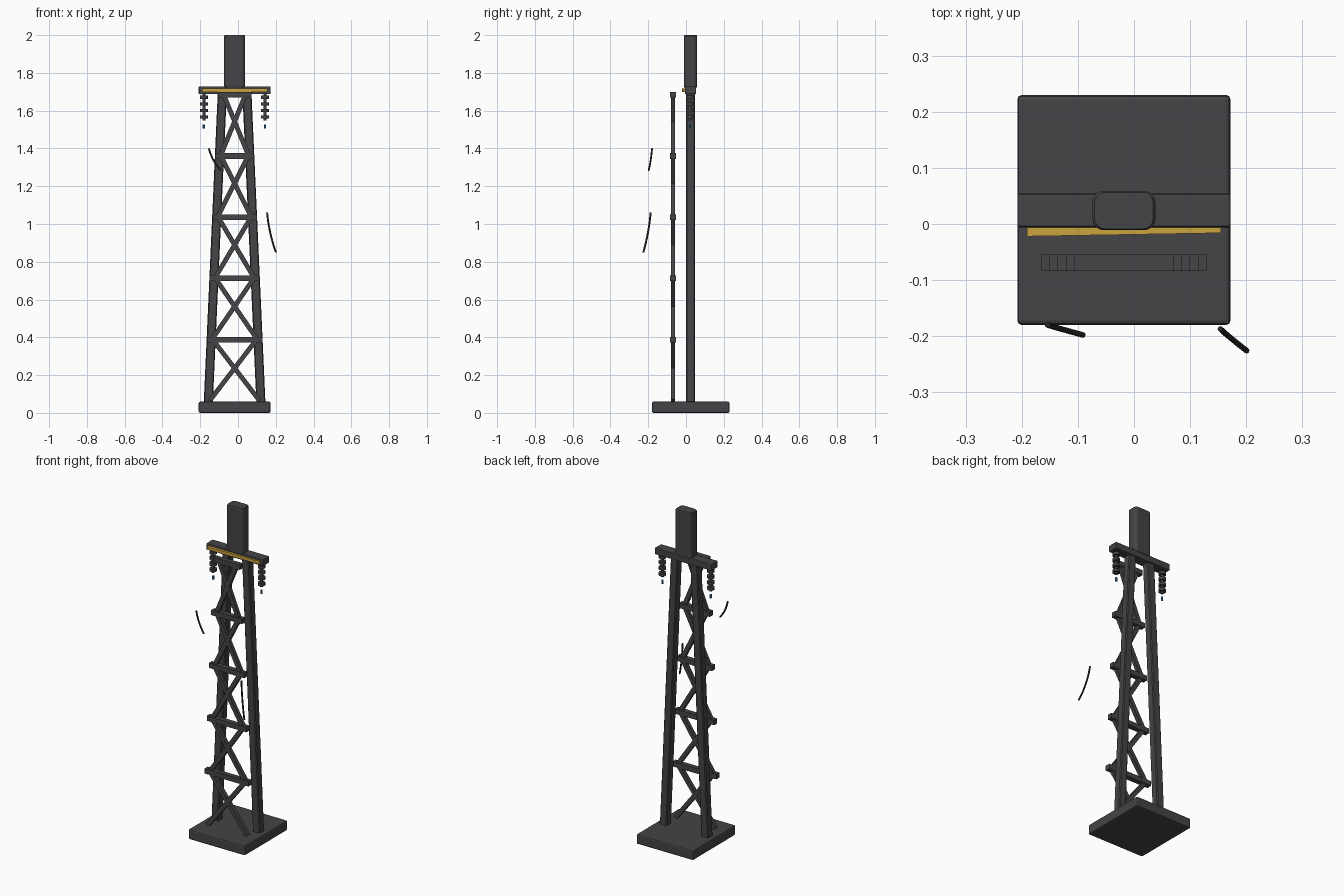
import bpy, bmesh, math
from mathutils import Vector, Matrix

if "Cube" in bpy.data.objects:
    bpy.data.objects.remove(bpy.data.objects["Cube"])

CX, CY = -0.018, 0.024      # tower axis
TRUSS_Y = -0.069            # plane of the lattice bracing


def material(name, rgb):
    m = bpy.data.materials.new(name)
    m.diffuse_color = (*rgb, 1)
    m.use_nodes = True
    m.node_tree.nodes["Principled BSDF"].inputs["Base Color"].default_value = m.diffuse_color
    return m


STEEL = material("dark_steel", (0.058, 0.058, 0.064))
RUBBER = material("black_rubber", (0.02, 0.02, 0.022))
YELLOW = material("yellow_paint", (0.60, 0.37, 0.05))
BLUE = material("blue_glow", (0.06, 0.22, 0.42))


def finish(name, bm, mat, bevel=0, segments=1):
    bmesh.ops.recalc_face_normals(bm, faces=bm.faces)
    if bevel:
        bmesh.ops.bevel(bm, geom=bm.edges[:], offset=bevel, segments=segments,
                        profile=0.5, affect='EDGES', clamp_overlap=True)
    me = bpy.data.meshes.new(name)
    bm.to_mesh(me)
    bm.free()
    me.materials.append(mat)
    ob = bpy.data.objects.new(name, me)
    bpy.context.collection.objects.link(ob)
    return ob


def box(name, lo, hi, mat, bevel=0, segments=1):
    bm = bmesh.new()
    lo, hi = Vector(lo), Vector(hi)
    bmesh.ops.create_cube(bm, size=1, matrix=Matrix.Translation((lo + hi) / 2)
                          @ Matrix.Diagonal((*(hi - lo), 1)))
    return finish(name, bm, mat, bevel, segments)


def strut(name, a, b, width, depth, mat, bevel=0):
    """Square bar from a to b lying in an x-z plane."""
    a, b = Vector(a), Vector(b)
    d = b - a
    z = d.normalized()
    y = Vector((0, 1, 0))
    x = y.cross(z)
    rot = Matrix((x, y, z)).transposed().to_4x4()
    bm = bmesh.new()
    bmesh.ops.create_cube(bm, size=1, matrix=Matrix.Translation((a + b) / 2) @ rot
                          @ Matrix.Diagonal((width, depth, d.length, 1)))
    return finish(name, bm, mat, bevel)


def add_cylinder(bm, x, y, z, r, h, sides=16, r2=None):
    bmesh.ops.create_cone(bm, cap_ends=True, segments=sides, radius1=r,
                          radius2=r if r2 is None else r2, depth=h,
                          matrix=Matrix.Translation((x, y, z)))


def half_width(z):
    """Distance of a leg centre from the tower axis at height z."""
    return 0.139 - (z - 0.06) / 1.64 * 0.074


# base slab and crossarm
box("base_slab", (-0.208, -0.18, 0), (0.172, 0.23, 0.06), STEEL, 0.008, 2)
box("crossarm", (-0.208, -0.006, 1.688), (0.172, 0.054, 1.728), STEEL, 0.004, 2)

# yellow warning strip, slightly skewed across the arm front
bm = bmesh.new()
ring = [(-0.191, -0.022), (0.155, -0.016), (0.155, -0.004), (-0.191, -0.004)]
f = bm.faces.new([bm.verts.new((x, y, 1.699)) for x, y in ring])
up = bmesh.ops.extrude_face_region(bm, geom=[f])
bmesh.ops.translate(bm, vec=(0, 0, 0.018),
                    verts=[v for v in up["geom"] if isinstance(v, bmesh.types.BMVert)])
finish("warning_strip", bm, YELLOW)

# rounded transformer housing on top
bm = bmesh.new()
r = 0.02
ring = []
for i, (sx, sy) in enumerate([(1, 1), (-1, 1), (-1, -1), (1, -1)]):
    for k in range(6):
        t = math.radians(90 * i + 18 * k)
        ring.append((CX + sx * (0.056 - r) + r * math.cos(t),
                     CY + sy * (0.035 - r) + r * math.sin(t)))
levels = [(1.722, 0.93), (1.727, 1), (1.995, 1), (2.0, 0.93)]
rows = [[bm.verts.new((CX + (x - CX) * s, CY + (y - CY) * s, z)) for x, y in ring]
        for z, s in levels]
n = len(ring)
for lower, upper in zip(rows, rows[1:]):
    for i in range(n):
        bm.faces.new((lower[i], lower[(i + 1) % n], upper[(i + 1) % n], upper[i]))
bm.faces.new(rows[0])
bm.faces.new(rows[-1])
finish("top_housing", bm, STEEL)

# legs
for side, s in (("left", -1), ("right", 1)):
    strut(f"{side}_leg", (CX + s * half_width(0.055), CY, 0.055),
          (CX + s * half_width(1.70), CY, 1.70), 0.048, 0.046, STEEL, 0.005)

# lattice: horizontal beams and crossed diagonals
heights = [0.06, 0.388, 0.712, 1.036, 1.36, 1.684]
for i, z in enumerate(heights[1:]):
    w = half_width(z) + 0.023
    box(f"cross_beam_{i + 1}", (CX - w, TRUSS_Y - 0.015, z - 0.015),
        (CX + w, TRUSS_Y + 0.015, z + 0.015), STEEL)
for i, (z0, z1) in enumerate(zip(heights, heights[1:])):
    w0, w1 = half_width(z0) - 0.008, half_width(z1) - 0.008
    for side, s in (("left", -1), ("right", 1)):
        strut(f"{side}_diagonal_{i + 1}", (CX + s * w0, TRUSS_Y, z0 + 0.006),
              (CX - s * w1, TRUSS_Y, z1), 0.025, 0.022, STEEL)

# hanging insulators with small blue lamps below
for side, x in (("left", -0.181), ("right", 0.143)):
    bm = bmesh.new()
    add_cylinder(bm, x, CY - 0.003, 1.62, 0.008, 0.145, 12)
    for k in range(4):
        add_cylinder(bm, x, CY - 0.003, 1.671 - 0.035 * k, 0.021, 0.016)
    finish(f"{side}_insulator", bm, STEEL)
    bm = bmesh.new()
    add_cylinder(bm, x, CY - 0.003, 1.516, 0.006, 0.022, 8)
    finish(f"{side}_lamp", bm, BLUE)

# loose cable pieces
cables = {
    "left_cable": ((-0.154, -0.18, 1.40), (-0.130, -0.187, 1.338), (-0.09, -0.198, 1.283)),
    "right_cable": ((0.154, -0.187, 1.06), (0.171, -0.202, 0.952), (0.201, -0.226, 0.85)),
}
for name, (a, m, b) in cables.items():
    a, m, b = Vector(a), Vector(m), Vector(b)
    c = 2 * m - (a + b) / 2          # control point so the curve passes through m
    cu = bpy.data.curves.new(name, 'CURVE')
    cu.dimensions = '3D'
    cu.bevel_depth = 0.005
    cu.bevel_resolution = 2
    cu.use_fill_caps = True
    sp = cu.splines.new('POLY')
    sp.points.add(10)
    for i, p in enumerate(sp.points):
        t = i / 10
        p.co = (*((1 - t) ** 2 * a + 2 * t * (1 - t) * c + t * t * b), 1)
    cu.materials.append(RUBBER)
    bpy.context.collection.objects.link(bpy.data.objects.new(name, cu))
